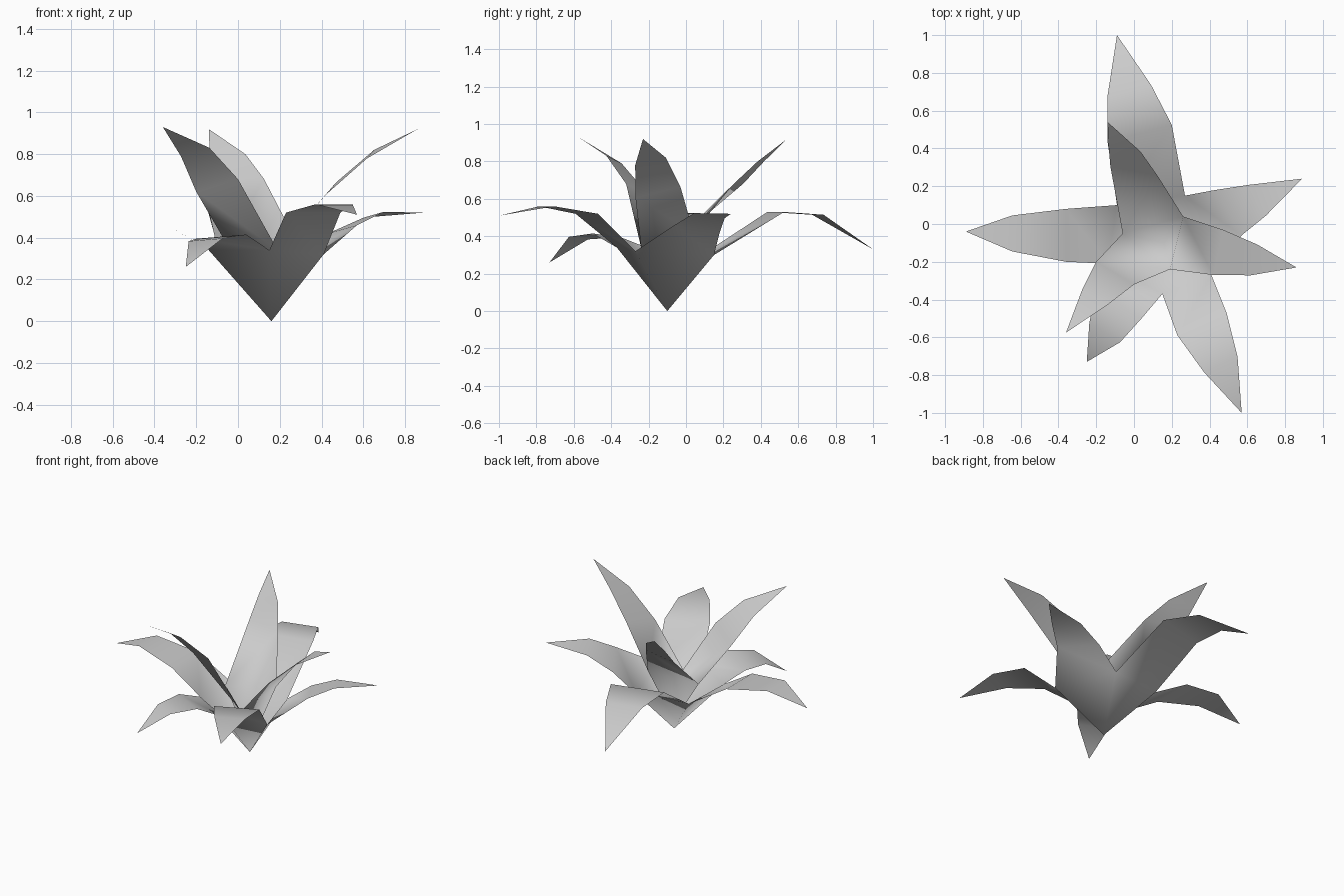
import bpy, bmesh
from mathutils import Vector as V


def whorl(name, apex, leaves):
    """Leaves in anticlockwise order joined in a funnel at the apex.
    Each leaf: notch on its clockwise side, two spine points,
    half-width vector at the first spine point, tip."""
    bm = bmesh.new()
    root = bm.verts.new(apex)
    notches = [bm.verts.new(leaf[0]) for leaf in leaves]
    for i, (_, mid, outer, half, tip) in enumerate(leaves):
        left, right = notches[(i + 1) % len(leaves)], notches[i]
        bm.faces.new((root, right, left))
        for centre, k in ((V(mid), 1.0), (V(outer), 0.68)):
            l = bm.verts.new(centre + V(half) * k)
            r = bm.verts.new(centre - V(half) * k)
            bm.faces.new((left, right, r, l))
            left, right = l, r
        bm.faces.new((left, right, bm.verts.new(tip)))
    for f in bm.faces:
        f.smooth = True
    me = bpy.data.meshes.new(name)
    bm.to_mesh(me)
    bm.free()
    ob = bpy.data.objects.new(name, me)
    bpy.context.collection.objects.link(ob)
    return ob


# Five drooping outer leaves
whorl("outer_leaves", (0.16, -0.10, 0), [
    ((0.41, -0.27, 0.32), (0.50, 0.06, 0.44), (0.65, 0.125, 0.51), (-0.07, 0.12, -0.02), (0.89, 0.24, 0.52)),
    ((0.27, 0.15, 0.30), (0.03, 0.48, 0.53), (-0.025, 0.705, 0.515), (-0.17, -0.045, 0), (-0.09, 1.0, 0.33)),
    ((-0.09, 0.10, 0.31), (-0.36, -0.06, 0.475), (-0.645, -0.05, 0.525), (0, -0.14, 0), (-0.89, -0.04, 0.44)),
    ((-0.14, -0.21, 0.34), (-0.08, -0.425, 0.405), (-0.155, -0.575, 0.39), (0.12, -0.075, 0.01), (-0.25, -0.73, 0.26)),
    ((0.15, -0.37, 0.34), (0.36, -0.53, 0.52), (0.46, -0.745, 0.56), (0.13, 0.06, 0), (0.57, -1.0, 0.51)),
])

# Three upright inner leaves
whorl("inner_leaves", (0.16, -0.10, 0.05), [
    ((0.19, -0.24, 0.34), (0.445, -0.15, 0.635), (0.635, -0.19, 0.80), (0.025, 0.12, 0.03), (0.86, -0.23, 0.92)),
    ((0.26, 0.04, 0.42), (0.0, 0.28, 0.68), (-0.05, 0.40, 0.80), (-0.125, 0.025, 0), (-0.14, 0.54, 0.92)),
    ((-0.06, -0.05, 0.38), (-0.10, -0.26, 0.65), (-0.205, -0.385, 0.81), (0.10, -0.06, 0.03), (-0.36, -0.575, 0.93)),
])
